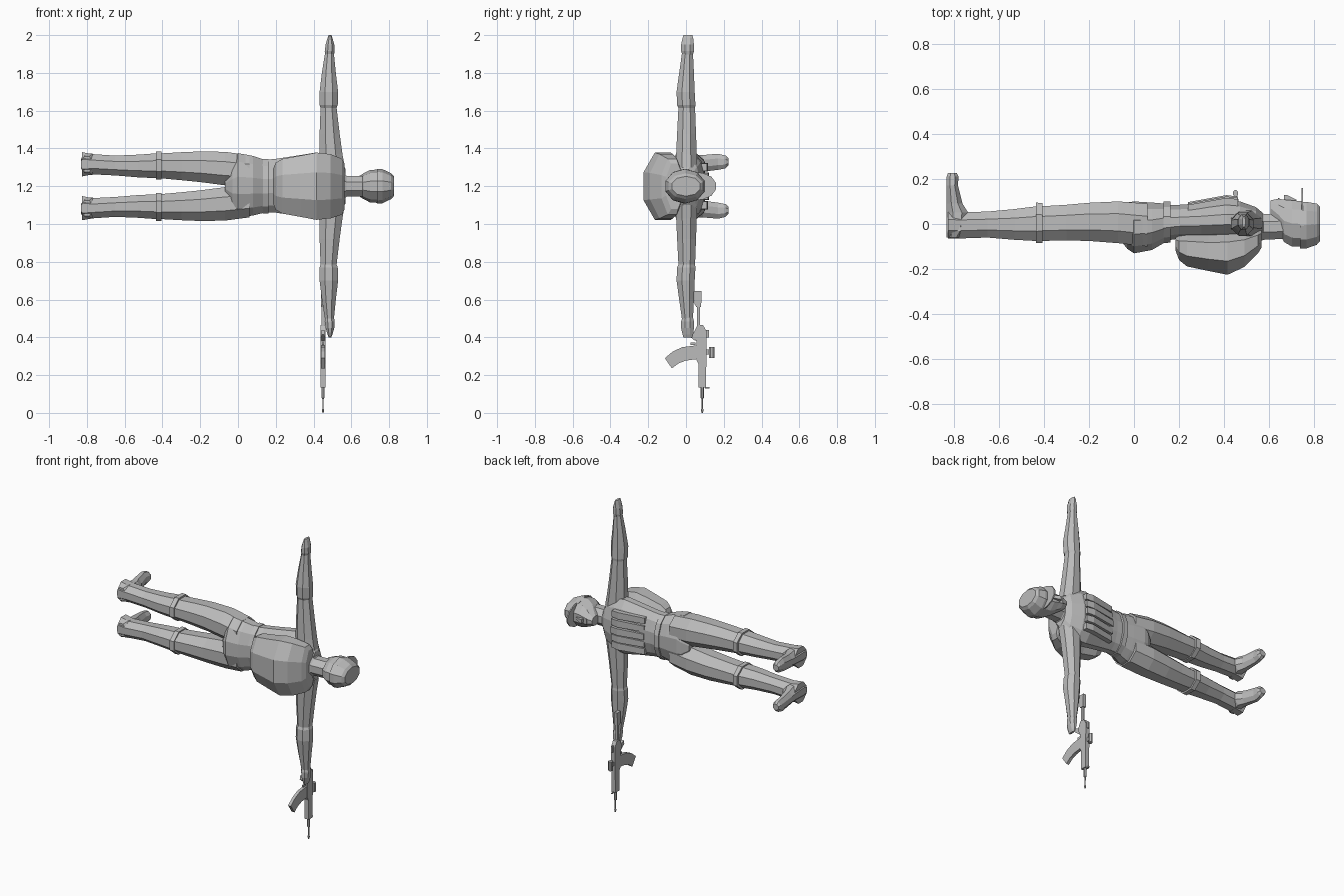
import bpy, bmesh, math

grey = bpy.data.materials.new("plain grey")
grey.diffuse_color = (0.5, 0.5, 0.5, 1)
MID = 1.2  # height of the body's symmetry plane


def finish(name, bm):
    bmesh.ops.recalc_face_normals(bm, faces=bm.faces)
    me = bpy.data.meshes.new(name)
    bm.to_mesh(me)
    bm.free()
    me.materials.append(grey)
    ob = bpy.data.objects.new(name, me)
    bpy.context.collection.objects.link(ob)
    return ob


def loft(name, axis, sections, n=8, flip=False):
    """Skin n-sided rings; section = (position, min a, max a, min b, max b), a and b the other axes in order."""
    bm = bmesh.new()
    rings = []
    k = 1 / math.cos(math.pi / n)
    for t, a0, a1, b0, b1 in sections:
        ring = []
        for i in range(n):
            ang = (i + 0.5) * 2 * math.pi / n
            p = [(a0 + a1) / 2 + (a1 - a0) / 2 * k * math.cos(ang),
                 (b0 + b1) / 2 + (b1 - b0) / 2 * k * math.sin(ang)]
            p.insert(axis, t)
            if flip:
                p[2] = 2 * MID - p[2]
            ring.append(bm.verts.new(p))
        rings.append(ring)
    for r, s in zip(rings, rings[1:]):
        for i in range(n):
            j = (i + 1) % n
            bm.faces.new((r[i], r[j], s[j], s[i]))
    bm.faces.new(rings[0])
    bm.faces.new(rings[-1])
    return finish(name, bm)


def plate(name, outline, x0, x1):
    """Extrude a (y, z) outline from x0 to x1."""
    bm = bmesh.new()
    f = bm.faces.new([bm.verts.new((x0, y, z)) for y, z in outline])
    ex = bmesh.ops.extrude_face_region(bm, geom=[f])
    for v in ex["geom"]:
        if isinstance(v, bmesh.types.BMVert):
            v.co.x = x1
    return finish(name, bm)


def box(name, x0, x1, y0, y1, z0, z1):
    return plate(name, [(y0, z0), (y1, z0), (y1, z1), (y0, z1)], x0, x1)


# Torso and hips, running along x from crotch to collar
loft("hips", 0, [
    (-0.07, -0.06, 0.07, 1.15, 1.25), (-0.03, -0.11, 0.095, 1.06, 1.34),
    (0.0, -0.13, 0.1, 1.035, 1.375), (0.08, -0.115, 0.095, 1.045, 1.36),
    (0.14, -0.08, 0.09, 1.06, 1.34)], 12)
loft("torso", 0, [
    (0.13, -0.075, 0.085, 1.062, 1.338), (0.2, -0.065, 0.085, 1.06, 1.345),
    (0.3, -0.065, 0.092, 1.045, 1.36), (0.41, -0.065, 0.105, 1.025, 1.378),
    (0.47, -0.065, 0.1, 1.03, 1.37), (0.54, -0.06, 0.075, 1.06, 1.34),
    (0.57, -0.05, 0.05, 1.11, 1.29)], 12)
loft("belt", 0, [(0.13, -0.085, 0.1, 1.055, 1.345),
                 (0.162, -0.082, 0.1, 1.055, 1.345)], 12)

# Chest pouches, side by side
for i in range(5):
    z = MID + (i - 2) * 0.05
    d = 0.006 * abs(i - 2)
    loft("chest_pouch", 0, [
        (0.24, 0.05, 0.097 - d, z - 0.019, z + 0.019),
        (0.41, 0.06, 0.128 - d, z - 0.022, z + 0.022),
        (0.46, 0.06, 0.122 - d, z - 0.02, z + 0.02)], 4)

# Backpack
loft("backpack", 0, [
    (0.185, -0.12, -0.05, 1.11, 1.29), (0.2, -0.16, -0.04, 1.075, 1.325),
    (0.235, -0.188, -0.03, 1.055, 1.345), (0.33, -0.208, -0.03, 1.038, 1.362),
    (0.415, -0.225, -0.02, 1.022, 1.378), (0.49, -0.19, -0.02, 1.03, 1.37),
    (0.55, -0.13, -0.015, 1.05, 1.345), (0.565, -0.105, -0.015, 1.08, 1.32)], 8)

# Neck, head, cap and face
loft("neck", 0, [(0.53, -0.085, 0.06, 1.1, 1.3), (0.575, -0.07, 0.045, 1.145, 1.255),
                 (0.68, -0.065, 0.045, 1.145, 1.255)])
loft("head", 0, [
    (0.605, 0.035, 0.105, 1.17, 1.23), (0.64, -0.03, 0.112, 1.15, 1.25),
    (0.665, -0.08, 0.108, 1.135, 1.265), (0.70, -0.1, 0.105, 1.118, 1.282),
    (0.75, -0.1, 0.1, 1.116, 1.284)], 10)
loft("cap", 0, [
    (0.735, -0.108, 0.095, 1.112, 1.288), (0.765, -0.108, 0.098, 1.114, 1.286),
    (0.81, -0.092, 0.09, 1.135, 1.265), (0.825, -0.075, 0.075, 1.15, 1.25)], 10)
plate("cap_brim", [(0.0, 1.12), (0.09, 1.13), (0.135, 1.15), (0.16, 1.185), (0.16, 1.215),
                   (0.135, 1.25), (0.09, 1.27), (0.0, 1.28)], 0.742, 0.75)
loft("nose", 0, [(0.665, 0.09, 0.128, 1.187, 1.213), (0.68, 0.09, 0.128, 1.188, 1.212),
                 (0.72, 0.09, 0.108, 1.193, 1.207)], 4)
box("mouth", 0.638, 0.646, 0.1, 0.116, 1.182, 1.218)

# Arms, legs and boots, mirrored about the body's middle plane
for flip, side in ((False, "upper"), (True, "lower")):
    loft(side + "_arm", 2, [
        (1.3, 0.43, 0.565, -0.055, 0.06), (1.37, 0.43, 0.553, -0.052, 0.057),
        (1.48, 0.432, 0.538, -0.047, 0.053), (1.615, 0.437, 0.522, -0.04, 0.048),
        (1.63, 0.432, 0.528, -0.047, 0.05), (1.7, 0.432, 0.53, -0.05, 0.046),
        (1.8, 0.444, 0.518, -0.036, 0.042), (1.9, 0.46, 0.508, -0.022, 0.037)], 8, flip)
    loft(side + "_hand", 2, [
        (1.885, 0.462, 0.506, -0.016, 0.034), (1.915, 0.459, 0.512, -0.026, 0.042),
        (1.95, 0.464, 0.51, -0.026, 0.042), (1.985, 0.474, 0.5, -0.018, 0.038),
        (2.0, 0.48, 0.494, -0.014, 0.034)], 8, flip)
    loft(side + "_leg", 0, [
        (-0.42, -0.075, 0.078, 1.243, 1.373), (-0.3, -0.073, 0.085, 1.232, 1.38),
        (-0.2, -0.075, 0.094, 1.222, 1.384), (-0.07, -0.085, 0.1, 1.205, 1.382),
        (0.06, -0.1, 0.09, 1.2, 1.365)], 8, flip)
    loft(side + "_boot_shaft", 0, [
        (-0.825, -0.064, 0.055, 1.252, 1.38), (-0.77, -0.064, 0.052, 1.263, 1.37),
        (-0.65, -0.06, 0.055, 1.257, 1.362), (-0.53, -0.07, 0.066, 1.247, 1.367),
        (-0.42, -0.076, 0.08, 1.242, 1.375)], 8, flip)
    loft(side + "_boot_cuff", 0, [(-0.434, -0.085, 0.095, 1.235, 1.384),
                                  (-0.405, -0.083, 0.092, 1.235, 1.384)], 8, flip)
    loft(side + "_foot", 1, [
        (-0.06, -0.83, -0.77, 1.275, 1.358), (-0.03, -0.83, -0.745, 1.26, 1.372),
        (0.05, -0.83, -0.735, 1.27, 1.365), (0.09, -0.83, -0.76, 1.277, 1.365),
        (0.17, -0.83, -0.78, 1.287, 1.372), (0.21, -0.83, -0.778, 1.295, 1.362),
        (0.225, -0.825, -0.785, 1.31, 1.347)], 8, flip)

# Rifle, pointing down beside the lower hand
plate("rifle_body", [(0.065, 0.135), (0.105, 0.135), (0.108, 0.28), (0.11, 0.43), (0.09, 0.465),
                     (0.06, 0.465), (0.043, 0.43), (0.043, 0.4), (0.055, 0.38),
                     (0.055, 0.28), (0.065, 0.26)], 0.436, 0.464)
box("stock_tube", 0.443, 0.457, 0.058, 0.074, 0.46, 0.57)
plate("stock_butt", [(0.046, 0.575), (0.055, 0.56), (0.08, 0.56), (0.083, 0.645),
                     (0.046, 0.645)], 0.439, 0.461)
plate("magazine", [(0.06, 0.285), (0.0, 0.277), (-0.04, 0.262), (-0.075, 0.236), (-0.112, 0.29),
                   (-0.07, 0.325), (-0.02, 0.348), (0.06, 0.358)], 0.44, 0.46)
box("trigger_guard", 0.445, 0.455, 0.024, 0.05, 0.36, 0.372)
plate("pistol_grip", [(0.05, 0.38), (0.05, 0.42), (0.01, 0.44), (0.005, 0.415)], 0.442, 0.458)
box("sight_mount", 0.445, 0.455, 0.1, 0.135, 0.31, 0.335)
loft("sight", 2, [(0.29, 0.438, 0.462, 0.122, 0.15), (0.35, 0.438, 0.462, 0.122, 0.15)])
box("rear_sight", 0.445, 0.455, 0.1, 0.122, 0.4, 0.44)
box("front_sight", 0.447, 0.453, 0.1, 0.124, 0.13, 0.138)
loft("barrel", 2, [(0.0, 0.447, 0.453, 0.083, 0.089), (0.015, 0.444, 0.456, 0.08, 0.092),
                   (0.025, 0.447, 0.453, 0.083, 0.089), (0.075, 0.446, 0.454, 0.082, 0.09),
                   (0.08, 0.442, 0.458, 0.078, 0.094), (0.14, 0.442, 0.458, 0.078, 0.094)], 6)
